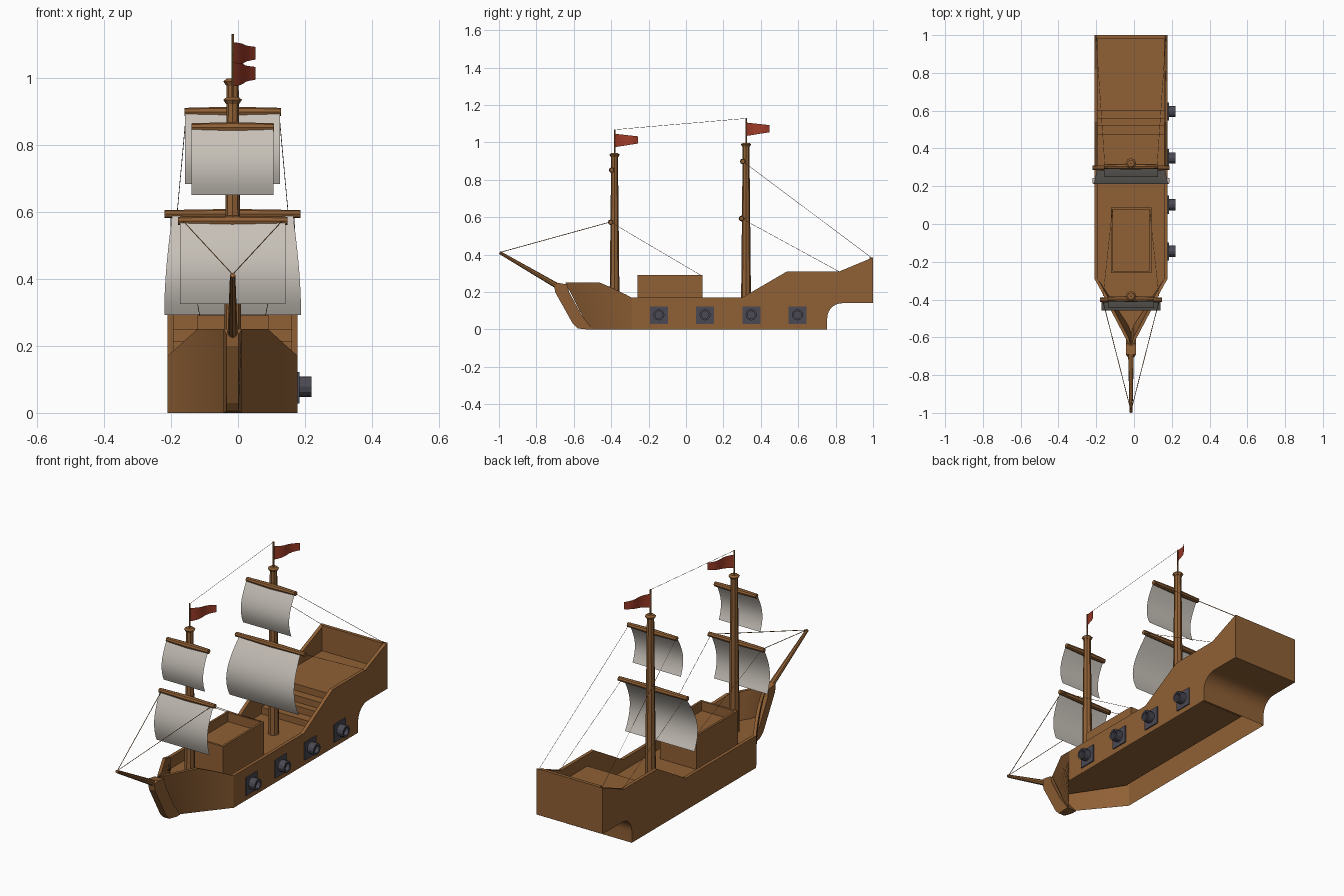
import bpy, bmesh, math
from mathutils import Vector

if "Cube" in bpy.data.objects:
    bpy.data.objects.remove(bpy.data.objects["Cube"])

X0 = -0.016  # centre line of the ship (the guns stick out on one side only)


def mat(name, col):
    m = bpy.data.materials.new(name)
    m.diffuse_color = (*col, 1)
    m.use_nodes = True
    m.node_tree.nodes["Principled BSDF"].inputs["Base Color"].default_value = m.diffuse_color
    return m


WOOD = mat("brown wood", (0.28, 0.118, 0.036))
SAIL = mat("canvas", (0.57, 0.53, 0.48))
FLAG = mat("red cloth", (0.35, 0.045, 0.021))
IRON = mat("dark iron", (0.07, 0.068, 0.088))


def finish(bm, name, m, smooth=False, normals=True):
    if normals:
        bmesh.ops.recalc_face_normals(bm, faces=bm.faces)
    me = bpy.data.meshes.new(name)
    bm.to_mesh(me)
    bm.free()
    me.materials.append(m)
    for p in me.polygons:
        p.use_smooth = smooth
    ob = bpy.data.objects.new(name, me)
    ob.location.x = X0
    bpy.context.collection.objects.link(ob)
    return ob


def sink_top(bm, inset, depth):
    """Inset the highest face and push it down to make a well."""
    top = max(bm.faces, key=lambda f: f.calc_center_median().z)
    bmesh.ops.inset_individual(bm, faces=[top], thickness=inset)
    r = bmesh.ops.extrude_face_region(bm, geom=[top])
    bmesh.ops.delete(bm, geom=[top], context='FACES')
    for v in r["geom"]:
        if isinstance(v, bmesh.types.BMVert):
            v.co.z -= depth


def box(name, lo, hi, m=WOOD, well=None):
    bm = bmesh.new()
    bmesh.ops.create_cube(bm, size=1)
    for v in bm.verts:
        v.co = [lo[i] if v.co[i] < 0 else hi[i] for i in range(3)]
    if well:
        sink_top(bm, *well)
    return finish(bm, name, m)


def rod(name, a, b, r1, r2=None, sides=8, m=WOOD, bore=None):
    a, b = Vector(a), Vector(b)
    bm = bmesh.new()
    bmesh.ops.create_cone(bm, cap_ends=True, segments=sides, radius1=r1,
                          radius2=r1 if r2 is None else r2, depth=(b - a).length)
    if bore:
        sink_top(bm, *bore)
    q = (b - a).to_track_quat('Z', 'Y')
    for v in bm.verts:
        v.co = q @ v.co + (a + b) / 2
    return finish(bm, name, m)


def interp(pts, y):
    for (y0, z0), (y1, z1) in zip(pts, pts[1:]):
        if y <= y1:
            return z0 + (z1 - z0) * (y - y0) / (y1 - y0)
    return pts[-1][1]


# Hull: walled section lofted along the length, open underneath below the deck
HW = .194
TOP = [(-0.67, .25), (-.46, .25), (-.29, .17), (.30, .17), (.54, .31), (.82, .31), (1, .385)]
WIDTH = [(-0.645, .008), (-.29, HW), (1, HW)]
DECK = [(-0.67, .11), (.6, .11), (.65, .25), (1, .25)]
ARC = [(.835 - .08 * math.cos(t), .06 + .08 * math.sin(t))
       for t in [math.pi / 2 * i / 8 for i in range(9)]]
BOTTOM = [(-0.67, 0), (.755, 0), (.7551, .06)] + ARC[1:] + [(1, .14)]
ys = sorted({-.645, -.6, -.55, -.505, -.46, -.425, -.39, -.355, -.32, -.29, .30, .54, .6, .65,
             .755, .7551, .82, 1.0} | {p[0] for p in ARC[1:]})
bm = bmesh.new()
prev = None
for y in ys:
    w, zt, zd, zb = (interp(c, y) for c in (WIDTH, TOP, DECK, BOTTOM))
    wi = max(w - .018, .002)
    half = [(w, zb), (w, zt), (wi, zt), (wi, zd)]
    pts = half + [(-x, z) for x, z in reversed(half)]
    rake = max(0, -.29 - y) * .36   # the stem leans forward
    ring = [bm.verts.new((x, y + rake * (1 - z / .25), z)) for x, z in pts]
    if prev:
        for i in range(8):
            j = (i + 1) % 8
            bm.faces.new((prev[i], prev[j], ring[j], ring[i]))
    else:
        bm.faces.new(ring)
    prev = ring
bm.faces.new(prev)
bmesh.ops.recalc_face_normals(bm, faces=bm.faces)
bmesh.ops.delete(bm, geom=[f for f in bm.faces if max(v.co.z for v in f.verts) < .001],
                 context='FACES_ONLY')
hull = finish(bm, "hull", WOOD, normals=False)
bpy.context.view_layer.objects.active = hull
hull.select_set(True)
bpy.ops.object.shade_smooth_by_angle(angle=math.radians(20))

# Stern board and steps up to the raised rear deck
WI = HW - .018
box("stern_board", (-WI, .982, .25), (WI, 1, .385))
for i, (y, z) in enumerate([(.47, .145), (.52, .18), (.555, .215), (.6, .25)]):
    box(f"deck_step_{i + 1}", (-WI, y, .111), (WI, y + .052, z))

# Stem post, its leading edge narrower than the back
prof = [(-.705, .235), (-.70, .20), (-.605, .03), (-.58, .005), (-.53, 0),
        (-.50, 0), (-.56, .08), (-.625, .20), (-.635, .24), (-.69, .25)]
bm = bmesh.new()
sides = [[bm.verts.new((s * (.018 if i < 4 else .027), y, z)) for i, (y, z) in enumerate(prof)]
         for s in (-1, 1)]
bm.faces.new(sides[0])
bm.faces.new(sides[1])
for i in range(len(prof)):
    j = (i + 1) % len(prof)
    bm.faces.new((sides[0][i], sides[0][j], sides[1][j], sides[1][i]))
finish(bm, "stem_post", WOOD)
rod("bowsprit", (0, -.65, .21), (0, -.996, .411), .016, .008)

# Open cargo crate on the main deck
box("cargo_crate", (-.107, -.26, .111), (.109, .087, .291), well=(.016, .05))

# Masts, caps, flagpoles and flags
FORE, AFT = -.382, .321
for n, y, top, pole in (("fore", FORE, .93, 1.07), ("aft", AFT, .985, 1.13)):
    rod(n + "_mast", (0, y, .111), (0, y, top), .027, .018)
    rod(n + "_mast_cap", (0, y, top - .008), (0, y, top + .004), .020, .028)
    rod(n + "_mast_cap_top", (0, y, top + .004), (0, y, top + .012), .028, .018)
    rod(n + "_flagpole", (0, y, top), (0, y, pole), .004, sides=6)
    bm = bmesh.new()
    cols = []
    for i in range(9):
        t = i / 8
        x = .068 * t + .008 * math.sin(t * 2 * math.pi)
        cols.append([bm.verts.new((x, y + .126 * t, pole - zz))
                     for zz in (.024 + .014 * t, .096 - .020 * t)])
    for a, b in zip(cols, cols[1:]):
        bm.faces.new((a[0], a[1], b[1], b[0]))
    finish(bm, n + "_flag", FLAG, True)

# Yards (thicker in the middle) and billowing sails:
# name, y, z, yard half, sail half top/bottom, bottom z, bulge
for n, y, z, hw, w0, w1, zb, bulge in (
        ("aft_lower", .297, .593, .203, .18, .204, .292, .087),
        ("aft_upper", .304, .898, .144, .142, .142, .683, .055),
        ("fore_lower", -.402, .573, .163, .157, .157, .325, .056),
        ("fore_upper", -.397, .852, .123, .122, .122, .65, .048)):
    for side, s in (("left", -1), ("right", 1)):
        rod(f"{n}_yard_{side}", (0, y, z), (s * hw, y, z), .0155, .012)
    bm = bmesh.new()
    rows = []
    for i in range(13):
        t = i / 12
        w = w0 + (w1 - w0) * math.sin(t * math.pi / 2)
        yy = y - .006 - (bulge - .006) * math.sin(math.pi * t * .8)
        rows.append([bm.verts.new((s * w, yy, z + (zb - z) * t)) for s in (-1, 1)])
    for a, b in zip(rows, rows[1:]):
        bm.faces.new((a[0], b[0], b[1], a[1]))
    finish(bm, n + "_sail", SAIL, True, False)

# Rigging
rod("topmast_stay", (0, FORE, 1.068), (0, AFT, 1.128), .001, sides=4)
for n, s in (("left", -1), ("right", 1)):
    for k, a, b, r in (("bow", (.15, -.402, .575), (0, -.99, .413), .0018),
                       ("waist", (.15, -.402, .573), (.098, .08, .289), .001),
                       ("quarter", (.185, .297, .593), (.185, .82, .308), .001),
                       ("stern", (.138, .304, .898), (.185, .992, .383), .001)):
        rod(f"{k}_rope_{n}", (s * a[0], *a[1:]), (s * b[0], *b[1:]), r, sides=4)

# Guns along the right side
for i in range(4):
    y = -.145 + .247 * i
    box(f"gun_plate_{i + 1}", (.19, y - .048, .028), (.200, y + .048, .122), IRON)
    rod(f"gun_barrel_{i + 1}", (.198, y, .078), (.236, y, .078), .030, sides=12, m=IRON,
        bore=(.010, .02))
